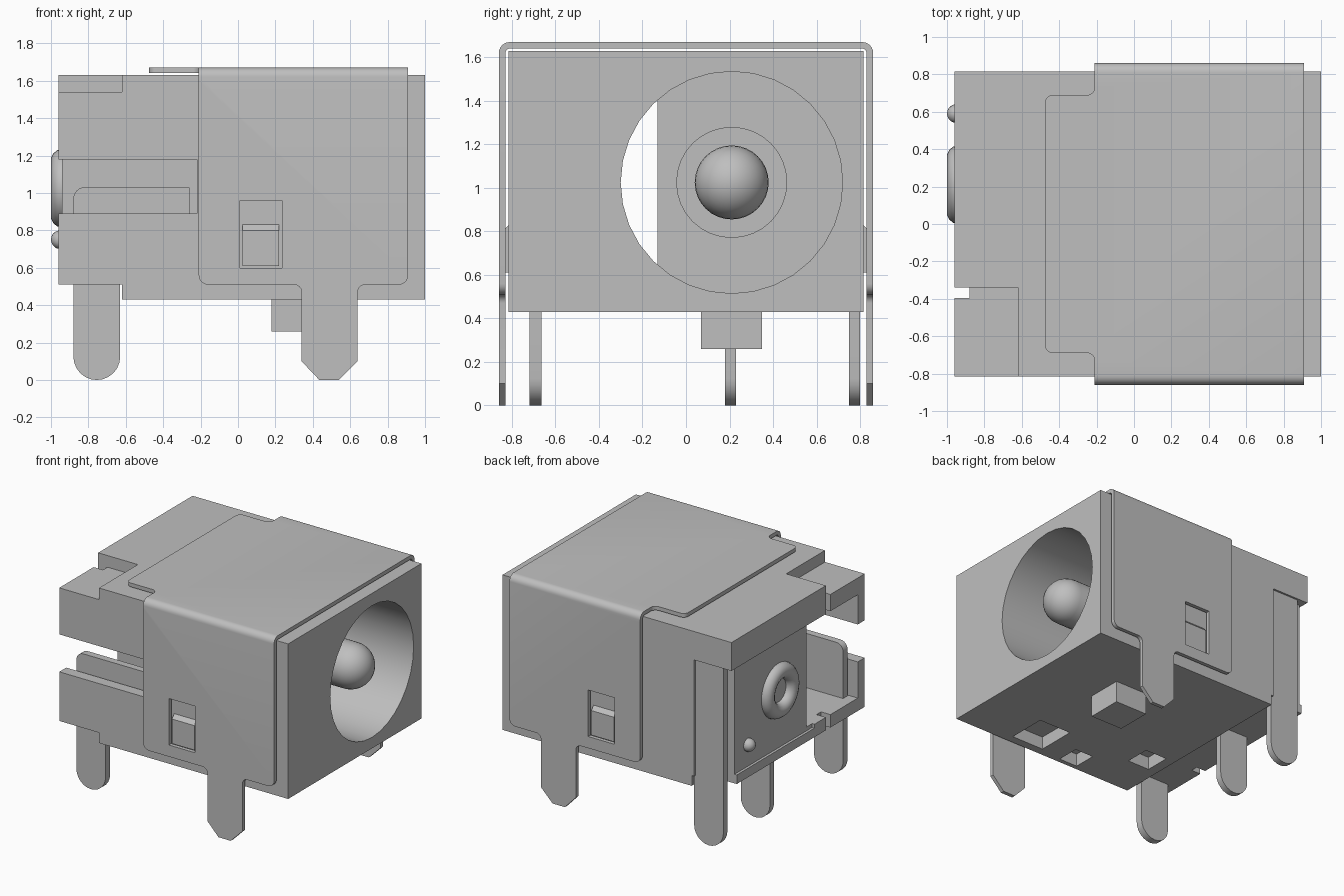
import bpy, bmesh, math
from mathutils import Vector

default = bpy.data.objects.get("Cube")
if default:
    bpy.data.objects.remove(default, do_unlink=True)

grey = bpy.data.materials.new("neutral_grey")
grey.use_nodes = True
grey.diffuse_color = (0.52, 0.52, 0.52, 1)
grey.node_tree.nodes["Principled BSDF"].inputs["Base Color"].default_value = grey.diffuse_color


def finish(name, bm):
    bmesh.ops.recalc_face_normals(bm, faces=bm.faces)
    mesh = bpy.data.meshes.new(name)
    bm.to_mesh(mesh)
    bm.free()
    ob = bpy.data.objects.new(name, mesh)
    bpy.context.collection.objects.link(ob)
    mesh.materials.append(grey)
    return ob


def select(ob):
    bpy.ops.object.select_all(action='DESELECT')
    ob.select_set(True)
    bpy.context.view_layer.objects.active = ob


def smooth(ob):
    select(ob)
    bpy.ops.object.shade_smooth_by_angle(angle=math.radians(30))


def outline(corners, steps=6):
    """Points (a, b) stay sharp, points (a, b, r) become round arcs."""
    pts = []
    for i, c in enumerate(corners):
        p = Vector(c[:2])
        if len(c) == 2:
            pts.append(p)
            continue
        a = p + (Vector(corners[i - 1][:2]) - p).normalized() * c[2]
        b = p + (Vector(corners[(i + 1) % len(corners)][:2]) - p).normalized() * c[2]
        for s in range(steps + 1):
            t = s / steps
            k = (1 - t) ** 2, 2 * t * (1 - t) * math.sqrt(0.5), t * t
            pts.append((a * k[0] + p * k[1] + b * k[2]) / sum(k))
    return pts


def prism(name, axis, corners, lo, hi):
    place = {'x': lambda p: (lo, p[0], p[1]),
             'y': lambda p: (p[0], lo, p[1]),
             'z': lambda p: (p[0], p[1], lo)}[axis]
    bm = bmesh.new()
    face = bm.faces.new([bm.verts.new(place(p)) for p in outline(corners)])
    new = bmesh.ops.extrude_face_region(bm, geom=[face])["geom"]
    shift = Vector([hi - lo if a == axis else 0 for a in 'xyz'])
    bmesh.ops.translate(bm, vec=shift, verts=[g for g in new if isinstance(g, bmesh.types.BMVert)])
    return finish(name, bm)


def box(name, x0, x1, y0, y1, z0, z1):
    return prism(name, 'z', [(x0, y0), (x1, y0), (x1, y1), (x0, y1)], z0, z1)


def lathe(name, profile, y, z, segments=32):
    """Turn (x, radius) points about a line along x."""
    bm = bmesh.new()
    vs = [bm.verts.new((x, y + r, z)) for x, r in profile]
    es = [bm.edges.new(pair) for pair in zip(vs, vs[1:])]
    bmesh.ops.spin(bm, geom=vs + es, cent=(0, y, z), axis=(1, 0, 0),
                   angle=math.tau, steps=segments, use_duplicate=False)
    bmesh.ops.remove_doubles(bm, verts=bm.verts, dist=0.0005)
    return finish(name, bm)


def combine(ob, cutter, operation='DIFFERENCE'):
    mod = ob.modifiers.new("cut", 'BOOLEAN')
    mod.operation, mod.solver, mod.object = operation, 'EXACT', cutter
    select(ob)
    bpy.ops.object.modifier_apply(modifier=mod.name)
    bpy.data.objects.remove(cutter, do_unlink=True)


# Housing block with its steps, side slot, rear cavity and underside pockets
AY, AZ = 0.21, 1.025
body = box("housing", -0.96, 1, -0.815, 0.815, 0.43, 1.63)
cuts = [
    (-1.1, -0.62, -1, 1, 0.3, 0.51),             # raised rear underside
    (-1.1, -0.62, -1, -0.34, 1.54, 1.8),         # lowered top corner
    (-1.1, -0.64, 0.75, 1, 0.3, 1.41),           # side recess for the terminal
    (-1.1, -0.18, -0.73, -0.13, 0.61, 1.41),     # open rear cavity
    (-1.1, -0.22, -1, -0.7, 0.89, 1.18),         # side slot
    (-1.1, -0.88, -0.395, -0.34, 0.3, 1.8),      # rear notch
    (-1.1, -0.94, -0.2, 0.9, 0.58, 1.41),        # inset rear panel
    (0.24, 0.52, -0.75, -0.44, 0.3, 0.53),       # underside pockets
    (-0.11, 0.05, -0.78, -0.6, 0.3, 0.53),
    (-0.54, -0.35, -0.48, -0.28, 0.3, 0.53),
]
for c in cuts:
    combine(body, box("cutter", *c))
combine(body, lathe("cutter", [(-0.22, 0), (-0.22, 0.51), (1.1, 0.51), (1.1, 0)], AY, AZ))
smooth(body)

# Centre pin with a collar and a domed tip
dome = [(0.82 + 0.17 * math.sin(a), 0.17 * math.cos(a))
        for a in (math.pi / 2 * i / 8 for i in range(9))]
smooth(lathe("centre_pin", [(-0.25, 0), (-0.25, 0.255), (-0.1, 0.255), (-0.1, 0.17)] + dome, AY, AZ))

# Rear rivet ring and small locating bump
bpy.ops.mesh.primitive_torus_add(major_segments=32, minor_segments=14, major_radius=0.15,
                                 minor_radius=0.06, location=(-0.94, AY, AZ),
                                 rotation=(0, math.pi / 2, 0))
ring = bpy.context.object
ring.name = "rear_rivet_ring"
ring.data.materials.append(grey)
smooth(ring)
bump = [(-0.95 - 0.05 * math.cos(a), 0.05 * math.sin(a))
        for a in (math.pi * i / 10 for i in range(11))]
smooth(lathe("rear_bump", bump, 0.59, 0.75, 16))

# Underside locating boss
box("locating_boss", 0.18, 0.46, 0.07, 0.35, 0.26, 0.45)

# Folded metal shell: a U section trimmed by its side and top outlines
W, T = 0.86, 0.03
shell = prism("metal_shell", 'x', [
    (-W, -0.1), (-W, 1.67, 0.05), (W, 1.67, 0.05), (W, -0.1),
    (W - T, -0.1), (W - T, 1.64, 0.02), (T - W, 1.64, 0.02), (T - W, -0.1)], -0.6, 1.0)
side = prism("cutter", 'y', [
    (-0.7, 1.8), (-0.7, 1.6), (-0.21, 1.6), (-0.21, 0.51, 0.05), (0.34, 0.51, 0.04),
    (0.34, 0.1), (0.435, 0), (0.54, 0), (0.64, 0.1), (0.64, 0.51, 0.04),
    (0.91, 0.51, 0.05), (0.91, 1.8)], -1, 1)
combine(shell, side, 'INTERSECT')
top = prism("cutter", 'z', [
    (-0.475, -0.69, 0.04), (-0.21, -0.69, 0.04), (-0.21, -1), (1.1, -1),
    (1.1, 1), (-0.21, 1), (-0.21, 0.69, 0.04), (-0.475, 0.69, 0.04)], -0.5, 2)
combine(shell, top, 'INTERSECT')
combine(shell, box("cutter", 0.01, 0.235, -1, 1, 0.6, 0.96))
smooth(shell)

# Catches that show through the shell windows
for label, s in (("right", -1), ("left", 1)):
    prism(label + "_catch", 'x', [(s * 0.8, 0.61), (s * 0.845, 0.61), (s * 0.845, 0.8),
                                  (s * 0.815, 0.83), (s * 0.8, 0.83)], 0.025, 0.22)

# Solder terminals with round ends
foot = [(-0.88, 0, 0.1249), (-0.63, 0, 0.1249)]
for name, y0, y1, height in (("side_terminal", 0.75, 0.8, 1.42),
                             ("centre_terminal", 0.18, 0.23, 0.55)):
    smooth(prism(name, 'y', foot + [(-0.63, height), (-0.88, height)], y0, y1))
smooth(prism("switch_terminal", 'y', foot + [
    (-0.63, 0.6), (-0.26, 0.6), (-0.26, 1.03), (-0.88, 1.03, 0.06)], -0.72, -0.665))
